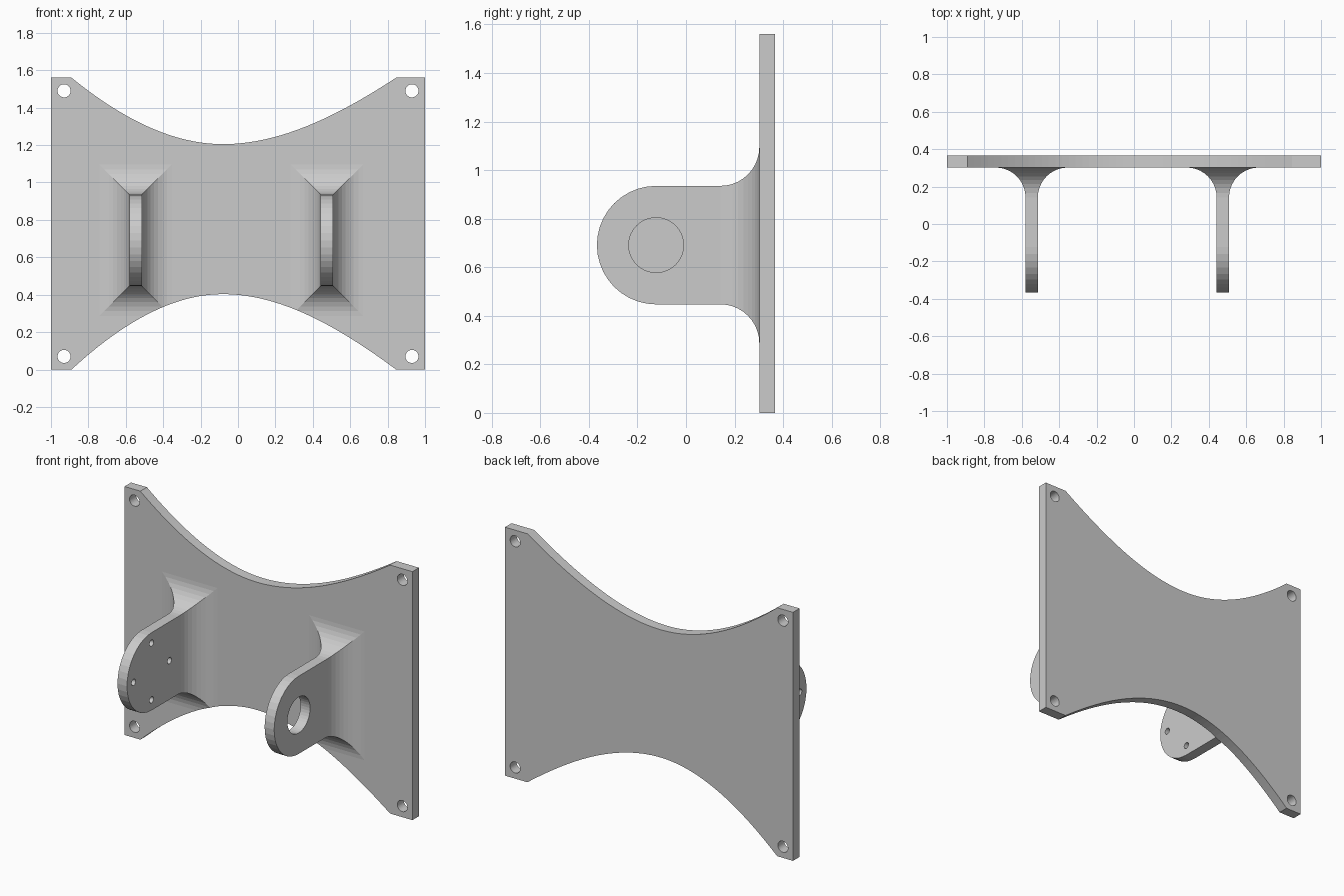
import bpy, bmesh
from math import sin, cos, pi, radians
from mathutils import Matrix

if "Cube" in bpy.data.objects:
    bpy.data.objects.remove(bpy.data.objects["Cube"])

FRONT, BACK = 0.302, 0.367      # plate faces in y
CY, CZ, R = -0.123, 0.691, 0.244  # lug eye centre and radius
FILLET = 0.16


def new_object(name, bm):
    bmesh.ops.recalc_face_normals(bm, faces=bm.faces)
    mesh = bpy.data.meshes.new(name)
    bm.to_mesh(mesh)
    bm.free()
    ob = bpy.data.objects.new(name, mesh)
    bpy.context.collection.objects.link(ob)
    return ob


def sag(x):
    # fraction of the waist depth at x: 0 at the waist, 1 at the ends
    t, k = ((x + 0.08) / 0.925, 0.3) if x > -0.08 else ((-0.08 - x) / 0.81, 0.15)
    return (1 + k) * t * t - k * t ** 3


def outline():
    n = 48
    xs = [-0.89 + 1.735 * i / n for i in range(n + 1)]
    low = [(x, 0.403 * (1 - sag(x))) for x in xs]
    high = [(x, 1.205 + 0.355 * sag(x)) for x in reversed(xs)]
    return [(-1, 0)] + low + [(1, 0), (1, 1.56)] + high + [(-1, 1.56)]


def waisted_prism(name, y0, y1):
    bm = bmesh.new()
    a = [bm.verts.new((x, y0, z)) for x, z in outline()]
    b = [bm.verts.new((x, y1, z)) for x, z in outline()]
    bm.faces.new(a)
    bm.faces.new(b[::-1])
    for i in range(len(a)):
        j = (i + 1) % len(a)
        bm.faces.new((a[i], b[i], b[j], a[j]))
    return new_object(name, bm)


def drills(name, spots, radius, axis, segments=32):
    bm = bmesh.new()
    turn = Matrix.Rotation(pi / 2, 4, 'X' if axis == 'y' else 'Y')
    for s in spots:
        bmesh.ops.create_cone(bm, cap_ends=True, segments=segments, radius1=radius,
                              radius2=radius, depth=0.4,
                              matrix=Matrix.Translation(s) @ turn)
    return new_object(name, bm)


def boolean(ob, cutter, operation):
    m = ob.modifiers.new("cut", 'BOOLEAN')
    m.operation, m.solver, m.object = operation, 'EXACT', cutter
    bpy.context.view_layer.objects.active = ob
    bpy.ops.object.modifier_apply(modifier=m.name)
    bpy.data.objects.remove(cutter)


def lug(name, x0, x1):
    bm = bmesh.new()
    root = FRONT - FILLET
    # rounded tongue profile in y-z, open at the root
    n = 20
    prof = [(root, CZ + R)]
    prof += [(CY - R * sin(pi * i / n), CZ + R * cos(pi * i / n)) for i in range(n + 1)]
    prof += [(root, CZ - R)]
    a = [bm.verts.new((x0, y, z)) for y, z in prof]
    b = [bm.verts.new((x1, y, z)) for y, z in prof]
    bm.faces.new(a)
    bm.faces.new(b[::-1])
    for i in range(len(a) - 1):
        bm.faces.new((a[i], b[i], b[i + 1], a[i + 1]))
    # flared root: mitred rectangles following a quarter round
    ring = [a[0], b[0], b[-1], a[-1]]
    steps = 10
    for s in range(1, steps + 1):
        t = radians(90) * s / steps
        d, y = FILLET * (1 - cos(t)), root + FILLET * sin(t)
        nxt = [bm.verts.new(p) for p in ((x0 - d, y, CZ + R + d), (x1 + d, y, CZ + R + d),
                                         (x1 + d, y, CZ - R - d), (x0 - d, y, CZ - R - d))]
        for i in range(4):
            j = (i + 1) % 4
            bm.faces.new((ring[i], ring[j], nxt[j], nxt[i]))
        ring = nxt
    bm.faces.new(ring)
    ob = new_object(name, bm)
    # trim the flare to the plate's waist
    boolean(ob, waisted_prism("trim", -1, 1), 'INTERSECT')
    return ob


# back plate with four corner holes
plate = waisted_prism("back_plate", FRONT, BACK)
corners = [(x, 0.335, z) for x in (-0.93, 0.93) for z in (0.07, 1.49)]
boolean(plate, drills("corner_drills", corners, 0.035, 'y'), 'DIFFERENCE')

# left lug with a ring of four screw holes
left = lug("left_lug", -0.58, -0.514)
ring = [(-0.547, CY + 0.178 * cos(i * pi / 2), CZ + 0.178 * sin(i * pi / 2)) for i in range(4)]
boolean(left, drills("screw_drills", ring, 0.02, 'x', 20), 'DIFFERENCE')

# right lug with one large bore
right = lug("right_lug", 0.442, 0.508)
boolean(right, drills("bore_drill", [(0.475, CY, CZ)], 0.113, 'x', 40), 'DIFFERENCE')
